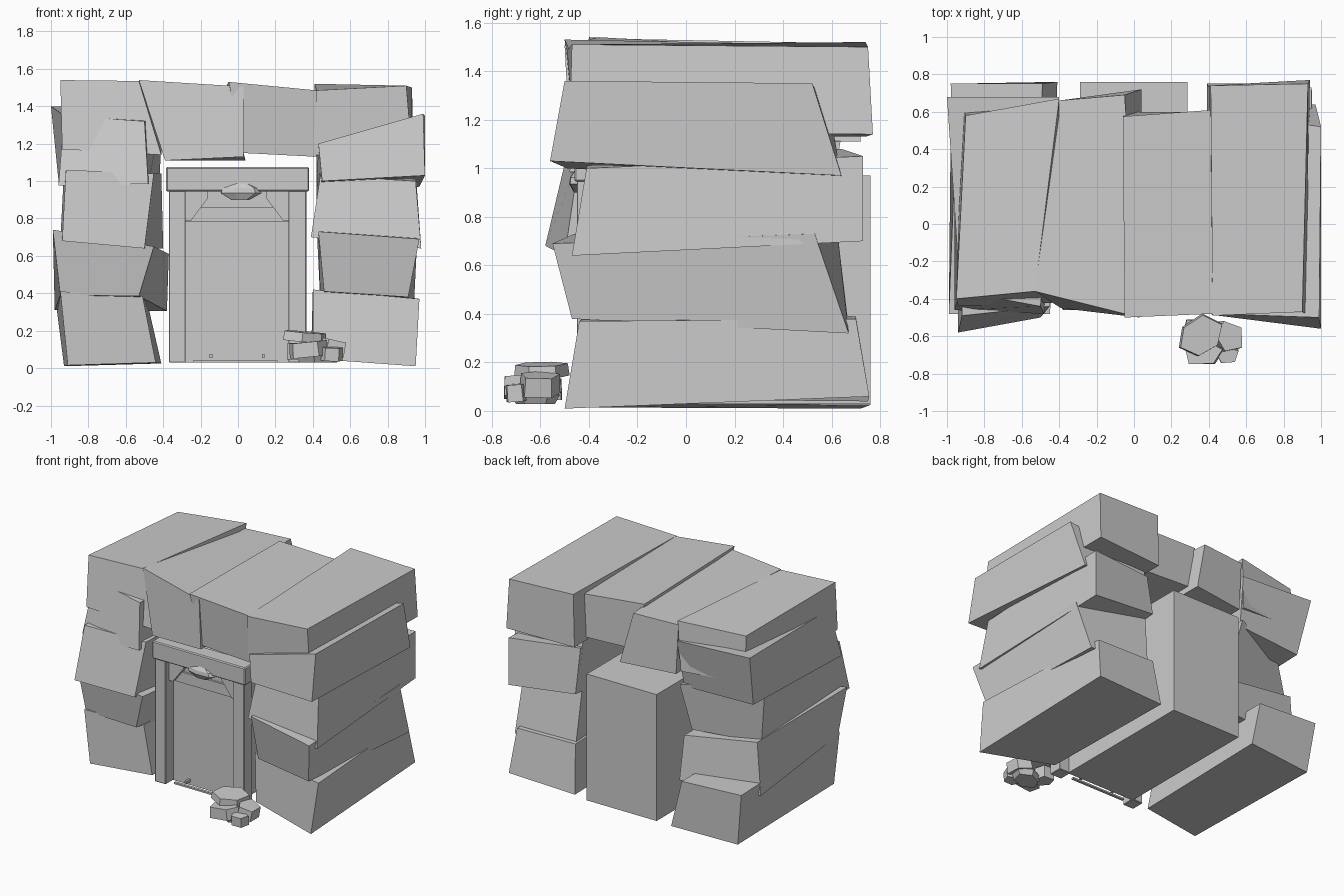
import bpy, bmesh, math, random
from mathutils import Vector, Euler

if "Cube" in bpy.data.objects:
    bpy.data.objects.remove(bpy.data.objects["Cube"])

random.seed(4)
stone = bpy.data.materials.new("stone grey")
stone.diffuse_color = (0.6, 0.6, 0.6, 1)
stone.use_nodes = True
stone.node_tree.nodes["Principled BSDF"].inputs["Base Color"].default_value = stone.diffuse_color


def finish(name, bm, bevel=0):
    bmesh.ops.recalc_face_normals(bm, faces=bm.faces)
    me = bpy.data.meshes.new(name)
    bm.to_mesh(me)
    bm.free()
    me.materials.append(stone)
    ob = bpy.data.objects.new(name, me)
    bpy.context.collection.objects.link(ob)
    if bevel:
        mod = ob.modifiers.new("edge", 'BEVEL')
        mod.width = bevel
        mod.segments = 1
    return ob


def prism(name, front, back, bevel=0):
    """Solid between two matching outlines of 3D points."""
    bm = bmesh.new()
    a = [bm.verts.new(p) for p in front]
    b = [bm.verts.new(p) for p in back]
    n = len(a)
    bm.faces.new(a)
    bm.faces.new(b[::-1])
    for i in range(n):
        bm.faces.new((a[i], b[i], b[(i + 1) % n], a[(i + 1) % n]))
    return finish(name, bm, bevel)


def box(name, x0, x1, y0, y1, z0, z1, bevel=0):
    quad = [(x0, z0), (x1, z0), (x1, z1), (x0, z1)]
    return prism(name, [(x, y0, z) for x, z in quad],
                 [(x, y1, z) for x, z in quad], bevel)


def block(name, front, yf, yb, xb, dz):
    """Rough stone block. front: x,z of bottom left, bottom right, top right,
    top left; yf, yb: depth of the same corners in front and behind;
    xb: x of the corners behind; dz: their rise (bottom/top or per corner)."""
    rise = dz if len(dz) == 4 else (dz[0], dz[0], dz[1], dz[1])
    prism(name, [(x, y, z) for (x, z), y in zip(front, yf)],
          [(x, y, f[1] + d) for x, y, f, d in zip(xb, yb, front, rise)])


# Left pillar, bottom to top
block("left_block_1", [(-.91, .015), (-.44, .03), (-.51, .385), (-.95, .41)],
      (-.44, -.38, -.38, -.45), (.72, .76, .75, .75), (-.93, -.41, -.49, -.98), (-.005, -.01))
block("left_block_2", [(-.95, .39), (-.53, .385), (-.45, .65), (-.99, .74)],
      (-.43, -.44, -.48, -.48), (.52, .62, .55, .52), (-.98, -.38, -.37, -.95), (-.08, -.04))
block("left_block_3", [(-.94, .68), (-.50, .64), (-.45, 1.04), (-.92, 1.06)],
      (-.58, -.50, -.44, -.49), (.47, .50, .66, .40), (-.95, -.40, -.41, -.93), (0, 0))
block("left_block_4", [(-.96, .975), (-.48, .985), (-.50, 1.32), (-.93, 1.35)],
      (-.46, -.48, -.44, -.36), (.58, .62, .68, .68), (-.96, -.42, -.40, -1.0), (.03, .05))

# Right pillar, bottom to top
block("right_block_1", [(.40, .05), (.95, .01), (.97, .37), (.40, .42)],
      (-.36, -.50, -.44, -.37), (.75, .755, .70, .70), (.39, .93, .90, .42),
      (-.01, .05, .01, -.03))
block("right_block_2", [(.46, .41), (.91, .38), (.97, .69), (.43, .73)],
      (-.42, -.47, -.55, -.46), (.67, .67, .53, .62), (.44, .94, .96, .42), (-.06, .04))
block("right_block_3", [(.39, .70), (.98, .64), (.95, 1.0), (.44, 1.03)],
      (-.44, -.47, -.41, -.40), (.70, .73, .73, .64), (.42, .95, .95, .42), (.06, .05))
block("right_block_4", [(.45, 1.0), (1.0, 1.03), (.99, 1.36), (.43, 1.20)],
      (-.49, -.56, -.50, -.48), (.64, .64, .52, .60), (.42, .97, 1.0, .42), (-.06, -.01))

# Roof blocks, left to right
block("roof_block_1", [(-.94, 1.17), (-.41, 1.14), (-.53, 1.535), (-.95, 1.54)],
      (-.44, -.42, -.36, -.40), (.62, .66, .67, .58), (-.92, -.42, -.40, -.90),
      (0, 0, -.02, -.04))
block("roof_block_2", [(-.39, 1.11), (.03, 1.13), (.03, 1.505), (-.53, 1.54)],
      (-.45, -.48, -.50, -.36), (.66, .72, .69, .66), (-.38, .04, -.05, -.40),
      (0, -.02, -.02, -.06))
block("roof_block_3", [(.03, 1.15), (.42, 1.13), (.42, 1.485), (-.05, 1.53)],
      (-.46, -.46, -.48, -.50), (.60, .60, .61, .575), (-.02, .43, .42, -.06),
      (.02, .02, -.01, -.02))
block("roof_block_4", [(.40, 1.14), (.93, 1.15), (.90, 1.51), (.42, 1.485)],
      (-.46, -.48, -.47, -.49), (.74, .77, .75, .74), (.40, .94, .93, .41),
      (-.01, -.01, -.01, .035))

# Door body and frame
box("door_body", -.29, .285, -.36, .76, .03, .97)
box("left_post", -.37, -.28, -.45, -.35, .03, .95, .004)
box("right_post", .27, .365, -.45, -.35, .03, .95, .004)
box("door_lintel", -.385, .38, -.46, -.34, .945, 1.075, .007)
box("upper_rail", -.28, .27, -.375, -.355, .78, .86)

# Diagonal braces under the lintel
for side, x in ((1, -.28), (-1, .27)):
    shape = [(x, .79), (x + side * .03, .79), (x + side * .12, .91),
             (x + side * .12, .95), (x, .95)]
    prism("door_brace", [(a, -.41, z) for a, z in shape],
          [(a, -.36, z) for a, z in shape])

# Threshold strip with two small pegs
box("threshold", -.24, .21, -.41, -.39, .03, .042)
for x in (-.145, .135):
    box("threshold_peg", x - .008, x + .008, -.41, -.36, .055, .075)


def rock(name, loc, size, sides, tilt, rings=((-1, .8), (.2, 1), (1, .8))):
    """Faceted stone: jittered polygon slab."""
    rot = Euler(tilt)
    bm = bmesh.new()
    radii = [random.uniform(.85, 1.05) for _ in range(sides)]
    for z, s in rings:
        for i in range(sides):
            a = math.tau * i / sides
            r = s * radii[i]
            p = Vector((math.cos(a) * r * size[0], math.sin(a) * r * size[1], z * size[2]))
            p.rotate(rot)
            bm.verts.new(p + Vector(loc))
    res = bmesh.ops.convex_hull(bm, input=bm.verts)
    loose = {g for g in res["geom_interior"] if isinstance(g, bmesh.types.BMVert)}
    bmesh.ops.delete(bm, geom=list(loose), context='VERTS')
    bmesh.ops.dissolve_limit(bm, angle_limit=.05, verts=bm.verts, edges=bm.edges)
    finish(name, bm)


# Ornament under the lintel
rock("lintel_ornament", (.01, -.445, .945), (.13, .04, .045), 7, (0, 0, 0),
     ((-1, .45), (-.2, 1), (.4, .9), (1, .4)))

# Rubble beside the door
flat = ((-1, 1), (1, .95))
rock("rubble_slab", (.355, -.60, .168), (.135, .115, .025), 6, (.08, .06, .5), flat)
rock("rubble_front", (.38, -.69, .10), (.12, .07, .04), 5, (0, -.1, .2), flat)
rock("rubble_right", (.50, -.60, .11), (.085, .10, .04), 5, (.1, .2, .6), flat)
rock("rubble_left", (.32, -.57, .09), (.07, .07, .045), 5, (0, 0, .9), flat)
rock("rubble_corner", (.50, -.70, .075), (.07, .05, .035), 5, (.1, 0, .4), flat)
rock("rubble_base", (.43, -.62, .06), (.13, .10, .03), 6, (0, 0, .4))
